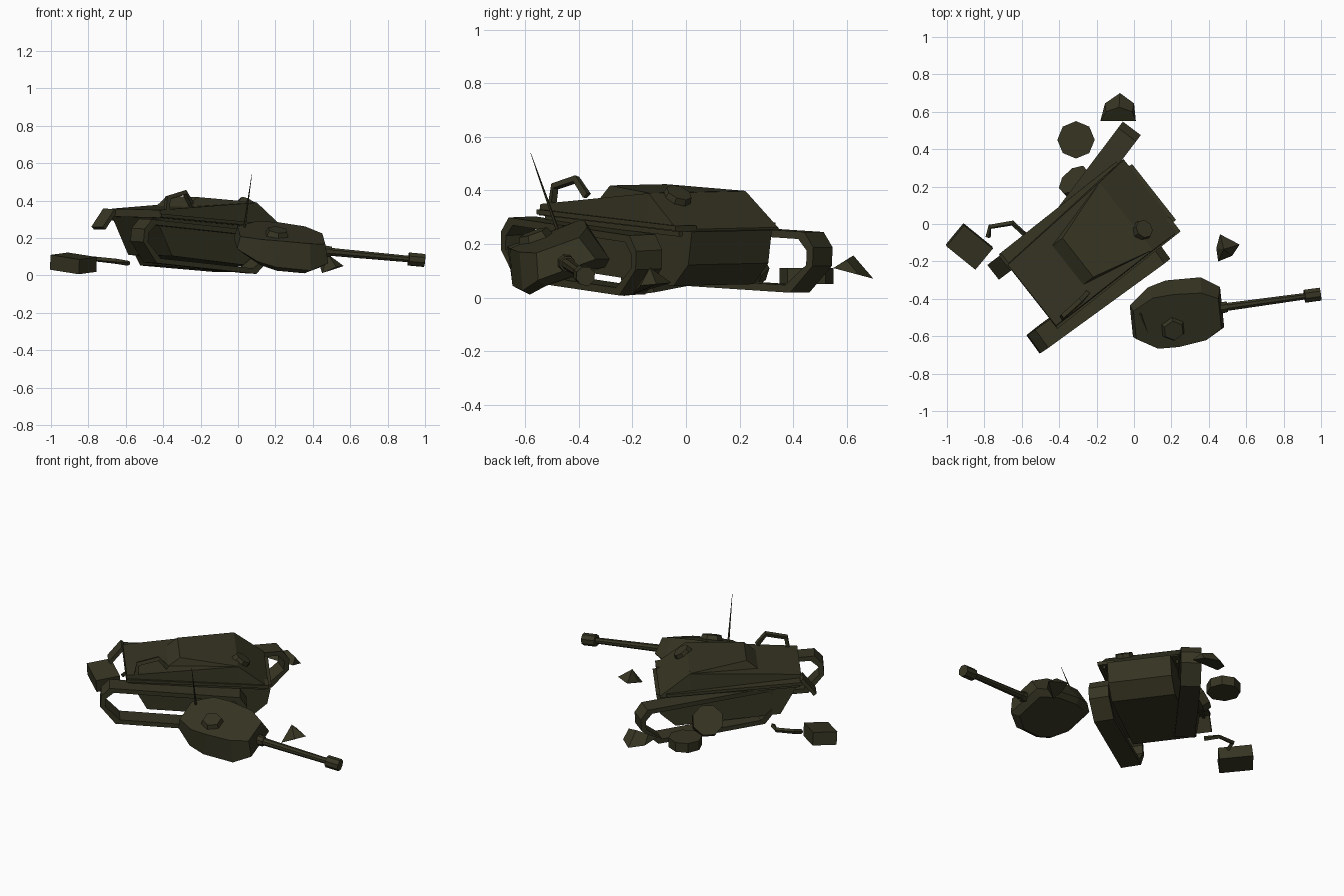
import bpy, bmesh, math
from mathutils import Matrix, Vector

if "Cube" in bpy.data.objects:
    bpy.data.objects.remove(bpy.data.objects["Cube"])

olive = bpy.data.materials.new("dark_olive")
olive.diffuse_color = (0.037, 0.035, 0.0165, 1)
olive.use_nodes = True
olive.node_tree.nodes["Principled BSDF"].inputs["Base Color"].default_value = olive.diffuse_color


def frame(loc, yaw=0, pitch=0, roll=0):
    """Local x forward, y left, z up; positive pitch is nose down."""
    r = lambda a, ax: Matrix.Rotation(math.radians(a), 4, ax)
    return Matrix.Translation(loc) @ r(yaw, 'Z') @ r(pitch, 'Y') @ r(roll, 'X')


def finish(name, bm, mat=None):
    bmesh.ops.remove_doubles(bm, verts=bm.verts, dist=1e-5)
    bmesh.ops.recalc_face_normals(bm, faces=bm.faces)
    me = bpy.data.meshes.new(name)
    bm.to_mesh(me)
    bm.free()
    me.materials.append(olive)
    ob = bpy.data.objects.new(name, me)
    bpy.context.collection.objects.link(ob)
    if mat is not None:
        ob.matrix_world = mat
    return ob


def loft(name, rings, mat=None, closed=False):
    bm = bmesh.new()
    rs = [[bm.verts.new(p) for p in ring] for ring in rings]
    n = len(rs[0])
    pairs = list(zip(rs, rs[1:])) + ([(rs[-1], rs[0])] if closed else [])
    for a, b in pairs:
        for i in range(n):
            j = (i + 1) % n
            bm.faces.new((a[i], a[j], b[j], b[i]))
    if not closed:
        bm.faces.new(rs[0])
        bm.faces.new(rs[-1])
    return finish(name, bm, mat)


def box(name, size, mat):
    bm = bmesh.new()
    bmesh.ops.create_cube(bm, size=1, matrix=Matrix.Diagonal((*size, 1)))
    return finish(name, bm, mat)


def cyl(name, r1, r2, h, sides, mat):
    bm = bmesh.new()
    bmesh.ops.create_cone(bm, cap_ends=True, segments=sides, radius1=r1, radius2=r2, depth=h)
    return finish(name, bm, mat)


def chunk(name, pts, mat=None):
    bm = bmesh.new()
    for p in pts:
        bm.verts.new(p)
    bmesh.ops.convex_hull(bm, input=bm.verts)
    return finish(name, bm, mat)


def pipe(name, pts, r):
    """Square bent bar through the points."""
    P = [Vector(p) for p in pts]
    rings = []
    for i, p in enumerate(P):
        t = (P[min(i + 1, len(P) - 1)] - P[max(i - 1, 0)]).normalized()
        side = t.cross(Vector((0.6, -0.75, 0.3))).normalized()
        up = side.cross(t)
        rings.append([p + r * (a * side + b * up) for a, b in ((1, 1), (-1, 1), (-1, -1), (1, -1))])
    return loft(name, rings)


# ---- hull, heights given as for a level hull ----
H = frame((-0.228, -0.094, 0.3), 38.3, 4.2, 1.0) @ Matrix.Translation((0, 0, -0.3))
tub = [(-0.43, 0.30), (-0.29, 0.085), (0.33, 0.07), (0.415, 0.155), (0.43, 0.28)]
loft("lower_hull", [[(s, w, z) for s, z in tub] for w in (-0.19, 0.19)], H)

# upper hull: full-width wedge of (along, right edge, left edge, top height)
secs = [(-0.43, -0.235, 0.18, 0.322), (0.222, -0.238, 0.224, 0.410), (0.41, -0.245, 0.235, 0.288)]
loft("upper_hull", [[(s, a - 0.006, 0.28), (s, a, z), (s, b, z), (s, b + 0.006, 0.28)] for s, a, b, z in secs], H)
# raised engine step, narrow at the rear and fading into the roof front edge
chunk("raised_roof", [(-0.193, -0.153, 0.345), (-0.193, 0.113, 0.345), (-0.118, -0.153, 0.413), (-0.118, 0.113, 0.413),
                      (0.222, -0.236, 0.411), (0.222, 0.222, 0.411), (0.222, -0.236, 0.40), (0.222, 0.222, 0.40)], H)

for side, name, front in ((1, "left", 0.37), (-1, "right", 0.41)):
    box(name + "_fender", (front + 0.43, 0.10, 0.018),
        H @ Matrix.Translation(((front - 0.43) / 2, side * 0.203, 0.293)))
    box(name + "_fender_rail", (front + 0.40, 0.015, 0.03),
        H @ Matrix.Translation(((front - 0.43) / 2, side * 0.215, 0.275)))
box("left_mud_flap", (0.125, 0.10, 0.022), H @ frame((-0.465, 0.195, 0.263), 0, -55))
cyl("driver_hatch", 0.06, 0.05, 0.05, 8, H @ frame((0.245, -0.12, 0.392), 0, 30))
pipe("deck_rail", [(-0.385, -0.505, 0.31), (-0.375, -0.49, 0.415),
                   (-0.285, -0.41, 0.442), (-0.25, -0.37, 0.38)], 0.012)

# ---- belt tracks, the left one knocked askew ----
half = [(0.385, 0.115), (0.43, 0.06), (0.43, -0.01), (0.33, -0.115)]
belt = half + [(-s, z) for s, z in reversed(half)]
for name, M in (("right_track", frame((-0.193, -0.391, 0.153), 36, 5, 2)),
                ("left_track", frame((-0.272, 0.166, 0.15), 53, 3, 0))):
    rings = [[(s, -0.06, z), (s, 0.06, z), (s * 0.93, 0.06, z * 0.76), (s * 0.93, -0.06, z * 0.76)]
             for s, z in belt]
    loft(name, rings, M, closed=True)

# ---- turret, blown off and leaning on the right side ----
T = frame((0.24, -0.478, 0.13), 7.8, 5.2, 20)


def ring(pts):
    return [(s, w, z) for s, w, z in pts] + [(s, -w, z) for s, w, z in reversed(pts)]


loft("turret", [
    ring([(-0.22, 0.07, -0.01), (-0.13, 0.13, -0.045), (-0.04, 0.155, -0.06), (0.11, 0.15, -0.062), (0.20, 0.09, -0.04)]),
    ring([(-0.26, 0.09, 0.02), (-0.15, 0.165, -0.015), (-0.05, 0.185, -0.03), (0.14, 0.174, -0.035), (0.235, 0.115, -0.005)]),
    ring([(-0.25, 0.08, 0.088), (-0.14, 0.145, 0.105), (-0.03, 0.15, 0.108), (0.12, 0.135, 0.103), (0.21, 0.085, 0.09)]),
], T)
cyl("cupola", 0.076, 0.055, 0.05, 6, T @ Matrix.Translation((-0.050, -0.045, 0.108)))
cyl("antenna", 0.007, 0.001, 0.30, 5, T @ Matrix.Translation((-0.215, 0.06, 0.245)))
X = Matrix.Rotation(math.pi / 2, 4, 'Y')
G = T @ Matrix.Translation((0, 0.006, 0.018))
cyl("mantlet", 0.035, 0.03, 0.06, 8, G @ Matrix.Translation((0.23, 0, 0)) @ X)
cyl("gun_barrel", 0.023, 0.018, 0.50, 8, G @ Matrix.Translation((0.47, 0, 0)) @ X)
cyl("muzzle", 0.037, 0.037, 0.085, 8, G @ Matrix.Translation((0.722, 0, 0)) @ X)

# ---- loose wheels, one flat and one propped on the track ----
cyl("flat_wheel", 0.10, 0.10, 0.06, 8, frame((-0.31, 0.45, 0.08)))
cyl("propped_wheel", 0.095, 0.095, 0.05, 8,
    Matrix.Translation((-0.31, 0.222, 0.125))
    @ Vector((-0.55, 0.6, 0.55)).to_track_quat('Z', 'Y').to_matrix().to_4x4()
    @ Matrix.Rotation(math.radians(22.5), 4, 'Z'))

# ---- scattered debris ----
box("stowage_box", (0.20, 0.147, 0.08), frame((-0.88, -0.12, 0.064), -39, 7, 5))
pipe("bent_pipe", [(-0.78, -0.07, 0.07), (-0.77, -0.015, 0.088), (-0.65, 0.005, 0.075), (-0.585, -0.055, 0.064)], 0.01)
chunk("rear_armour_shard", [(-0.18, 0.55, 0.11), (0.01, 0.55, 0.11), (0.0, 0.645, 0.085), (-0.075, 0.70, 0.07),
                            (-0.155, 0.645, 0.085), (-0.15, 0.60, 0.14), (-0.01, 0.60, 0.14), (-0.08, 0.625, 0.157)])
chunk("front_armour_shard", [(0.46, -0.055, 0.055), (0.565, -0.11, 0.05), (0.525, -0.17, 0.045), (0.44, -0.13, 0.04),
                             (0.45, -0.20, 0.012), (0.48, -0.135, 0.113)])
